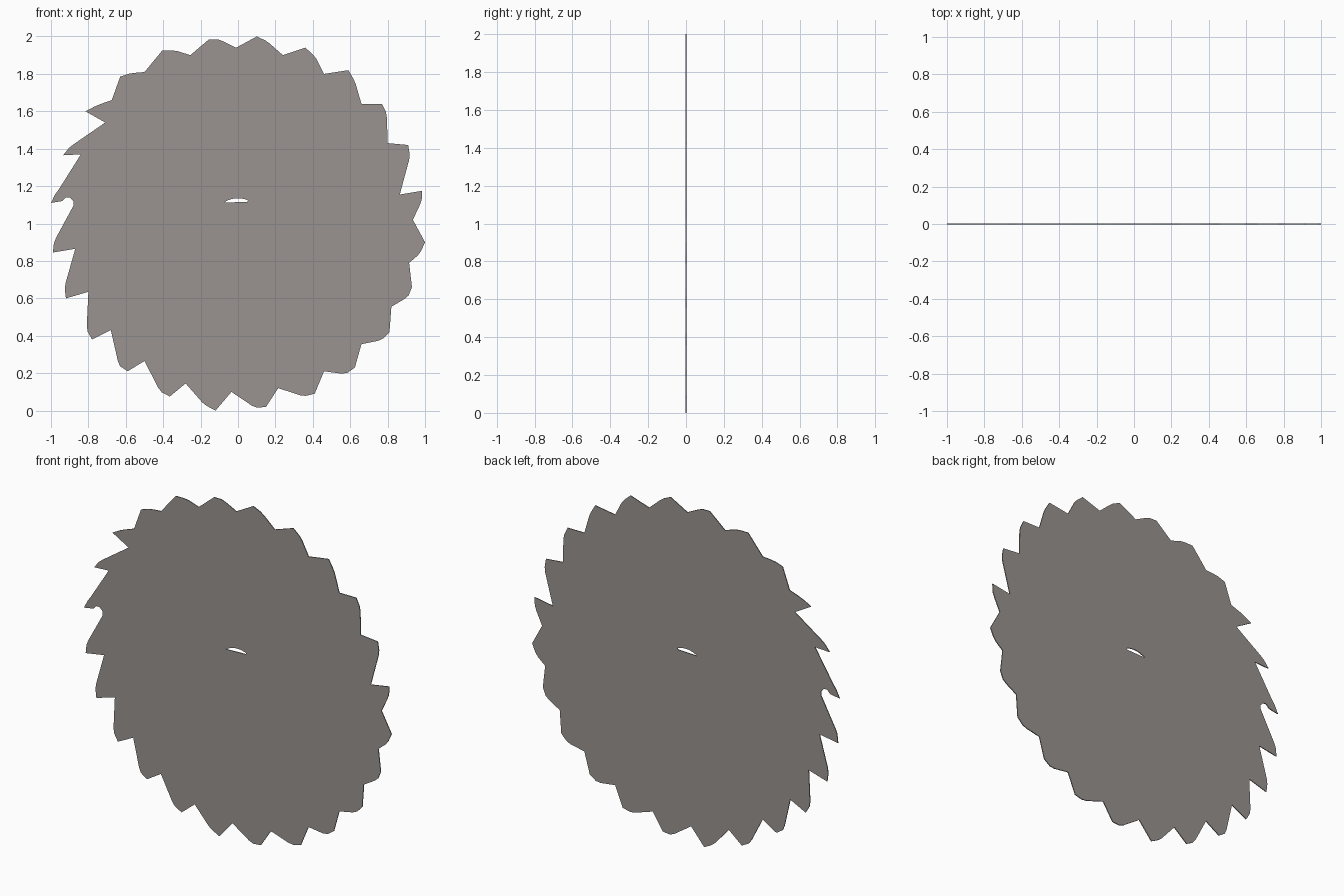
import bpy, bmesh, math
from mathutils import Vector

if "Cube" in bpy.data.objects:
    bpy.data.objects.remove(bpy.data.objects["Cube"])

THICK = 0.005
CENTRE = Vector((0, 1))

# Worn teeth, clockwise from the top: gullet x, z then tip x, z
TEETH = [
    (-0.01, 1.94, 0.10, 2.00), (0.24, 1.90, 0.36, 1.94), (0.46, 1.80, 0.59, 1.82),
    (0.66, 1.64, 0.77, 1.64), (0.80, 1.43, 0.91, 1.42), (0.865, 1.155, 0.985, 1.175),
    (0.935, 1.02, 1.00, 0.90), (0.915, 0.79, 0.93, 0.66), (0.82, 0.555, 0.81, 0.42),
    (0.66, 0.355, 0.625, 0.23), (0.46, 0.21, 0.41, 0.09), (0.215, 0.12, 0.15, 0.02),
    (-0.035, 0.10, -0.12, 0.00), (-0.28, 0.145, -0.365, 0.075), (-0.50, 0.265, -0.59, 0.21),
    (-0.68, 0.43, -0.78, 0.38), (-0.80, 0.635, -0.92, 0.60), (-0.87, 0.865, -0.99, 0.845),
    (-0.88, 1.095, -1.00, 1.11), (-0.84, 1.37, -0.935, 1.365), (-0.71, 1.54, -0.815, 1.60),
    (-0.675, 1.66, -0.63, 1.785), (-0.50, 1.81, -0.405, 1.925), (-0.255, 1.90, -0.155, 1.985),
]


def on_circle(radius, angle):
    return CENTRE + Vector((math.cos(angle), math.sin(angle))) * radius


# Outer profile: gullet, tip, and worn shoulder behind each tip
outline = []
for i, (gx, gz, tx, tz) in enumerate(TEETH):
    outline.append(Vector((gx, gz)))
    if i == 18:  # rounded gullet of the hooked tooth
        outline += [Vector((-0.88, 1.12)), Vector((-0.90, 1.14)),
                    Vector((-0.92, 1.14)), Vector((-0.94, 1.12))]
    tip = Vector((tx, tz))
    outline.append(tip)
    a = math.atan2(tz - 1, tx)
    outline.append(on_circle(0.99, a - math.radians(2.8)))
    outline.append(on_circle(0.976, a - math.radians(4.4)))

# Remaining sliver of the centre hole
hole = [on_circle(0.135, math.radians(124 - 58 * k / 10)) for k in range(11)]
hole.append(Vector((0.05, 1.116)))

# Flat blade with the hole, thickened evenly about y = 0
bm = bmesh.new()
edges = []
for loop in (outline, hole):
    vs = [bm.verts.new((p.x, -THICK / 2, p.y)) for p in loop]
    edges += [bm.edges.new((vs[k - 1], vs[k])) for k in range(len(vs))]
bmesh.ops.triangle_fill(bm, edges=edges, use_beauty=True, normal=(0, -1, 0))
ext = bmesh.ops.extrude_face_region(bm, geom=bm.faces[:], use_keep_orig=True)
moved = [g for g in ext["geom"] if isinstance(g, bmesh.types.BMVert)]
bmesh.ops.translate(bm, verts=moved, vec=(0, THICK, 0))
bmesh.ops.recalc_face_normals(bm, faces=bm.faces[:])

mesh = bpy.data.meshes.new("saw_blade")
bm.to_mesh(mesh)
bm.free()

steel = bpy.data.materials.new("dull steel")
steel.diffuse_color = (0.32, 0.295, 0.28, 1)
steel.use_nodes = True
steel.node_tree.nodes["Principled BSDF"].inputs["Base Color"].default_value = steel.diffuse_color
mesh.materials.append(steel)
blade = bpy.data.objects.new("saw_blade", mesh)
bpy.context.collection.objects.link(blade)
